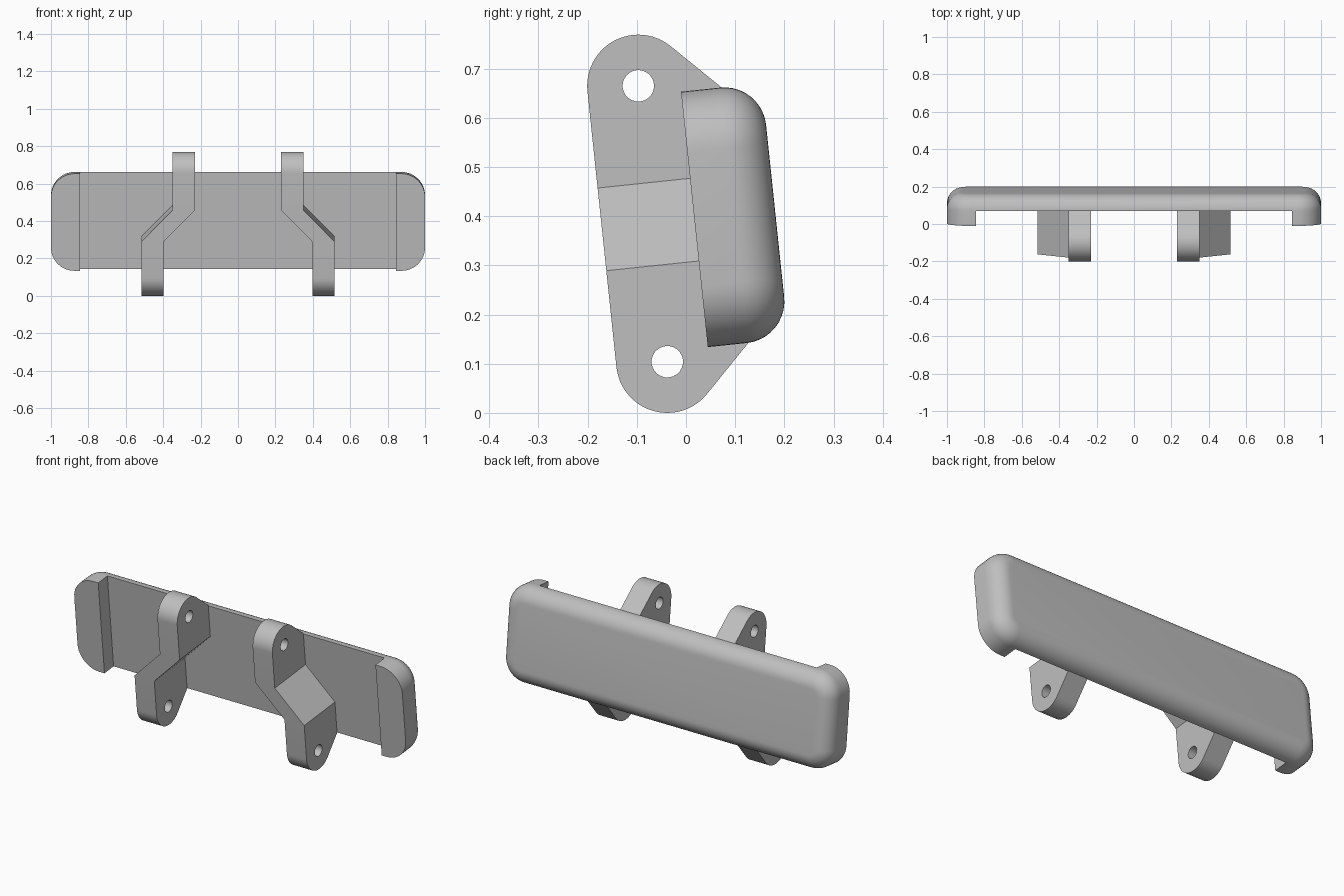
import bpy, bmesh
from math import sin, cos, pi, radians
from mathutils import Matrix, Vector

cube = bpy.data.objects.get("Cube")
if cube:
    bpy.data.objects.remove(cube, do_unlink=True)

# Local frame: x across, y towards the back, z along the line of the two holes
TILT = Matrix.Translation((0, -0.038, 0.104)) @ Matrix.Rotation(radians(6), 4, 'X')
SPAN = 0.564            # distance between hole centres
MID = SPAN / 2
LUG_R, HOLE_R, LUG_W = 0.104, 0.032, 0.12
FRONT, STEP, BACK = 0.085, 0.165, 0.25
HALF_H, CORNER, LIP_X = 0.261, 0.125, 0.845

grey = bpy.data.materials.new("grey")
grey.use_nodes = True
grey.diffuse_color = (0.52, 0.52, 0.52, 1)
grey.node_tree.nodes["Principled BSDF"].inputs["Base Color"].default_value = (0.52, 0.52, 0.52, 1)


def make_object(name, bm):
    bmesh.ops.recalc_face_normals(bm, faces=bm.faces)
    mesh = bpy.data.meshes.new(name)
    bm.to_mesh(mesh)
    bm.free()
    mesh.materials.append(grey)
    obj = bpy.data.objects.new(name, mesh)
    bpy.context.collection.objects.link(obj)
    obj.matrix_world = TILT
    return obj


def activate(obj):
    bpy.ops.object.select_all(action='DESELECT')
    obj.select_set(True)
    bpy.context.view_layer.objects.active = obj


def smooth(obj):
    activate(obj)
    bpy.ops.object.shade_smooth_by_angle(angle=radians(30))


def arc(cx, cz, r, start, end, steps):
    angles = [radians(start + (end - start) * i / steps) for i in range(steps + 1)]
    return [(cx + r * cos(a), cz + r * sin(a)) for a in angles]


def rounded_rectangle(inset, y):
    """Ring of points with the outline drawn in by inset."""
    dx, dz = 1 - CORNER, HALF_H - CORNER
    points = []
    for i, (sx, sz) in enumerate([(1, 1), (-1, 1), (-1, -1), (1, -1)]):
        points += arc(sx * dx, MID + sz * dz, CORNER - inset, 90 * i, 90 * i + 90, 12)
    return [Vector((x, y, z)) for x, z in points]


# Back plate: straight rim, then a rounded edge rolling onto the back face
bm = bmesh.new()
fillet = BACK - STEP
sections = [(0, FRONT)]
for i in range(11):
    t = pi / 2 * i / 10
    sections.append((fillet * (1 - cos(t)), STEP + fillet * sin(t)))
rings = [[bm.verts.new(p) for p in rounded_rectangle(*s)] for s in sections]
for a, b in zip(rings, rings[1:]):
    for i in range(len(a)):
        j = (i + 1) % len(a)
        bm.faces.new((a[i], a[j], b[j], b[i]))
bm.faces.new(rings[0])
bm.faces.new(rings[-1])
plate = make_object("back_plate", bm)

# Recess across the front, leaving a raised lip at each end
bm = bmesh.new()
bmesh.ops.create_cube(bm, size=1)
bmesh.ops.scale(bm, vec=(2 * LIP_X, 2 * (STEP - FRONT), 1), verts=bm.verts)
bmesh.ops.translate(bm, vec=(0, FRONT, MID), verts=bm.verts)
cutter = make_object("recess_cutter", bm)
cutter.hide_render = True
cut = plate.modifiers.new("recess", 'BOOLEAN')
cut.operation, cut.object, cut.solver = 'DIFFERENCE', cutter, 'EXACT'
bpy.context.view_layer.update()
activate(plate)
bpy.ops.object.modifier_apply(modifier=cut.name)
bpy.data.objects.remove(cutter, do_unlink=True)
smooth(plate)


def add_loop(bm, points):
    verts = [bm.verts.new((0, y, z)) for y, z in points]
    return [bm.edges.new((v, verts[i - 1])) for i, v in enumerate(verts)]


# Brackets: side outline with two holes, extruded, then cranked sideways
def bracket(name, side):
    bm = bmesh.new()
    root = STEP + 0.015
    slope = root - LUG_R * 2 ** 0.5
    outline = arc(0, 0, LUG_R, 180, 315, 24) + [(root, slope), (root, SPAN - slope)]
    outline += arc(0, SPAN, LUG_R, 45, 180, 24)
    edges = add_loop(bm, outline)
    for z in (0, SPAN):
        edges += add_loop(bm, arc(0, z, HOLE_R, 0, 345, 23))
    bmesh.ops.triangle_fill(bm, edges=edges, use_beauty=True)
    grown = bmesh.ops.extrude_face_region(bm, geom=bm.faces[:], use_keep_orig=True)
    new_verts = [g for g in grown["geom"] if isinstance(g, bmesh.types.BMVert)]
    bmesh.ops.translate(bm, vec=(LUG_W, 0, 0), verts=new_verts)
    low, high = 0.197, 0.366
    for z in (low, high):
        bmesh.ops.bisect_plane(bm, geom=bm.verts[:] + bm.edges[:] + bm.faces[:],
                               plane_co=(0, 0, z), plane_no=(0, 0, 1))
    for v in bm.verts:
        k = min(max((v.co.z - low) / (high - low), 0), 1)
        v.co.x = side * (v.co.x + 0.397 - 0.167 * k)
    smooth(make_object(name, bm))


bracket("left_bracket", 1)
bracket("right_bracket", -1)
